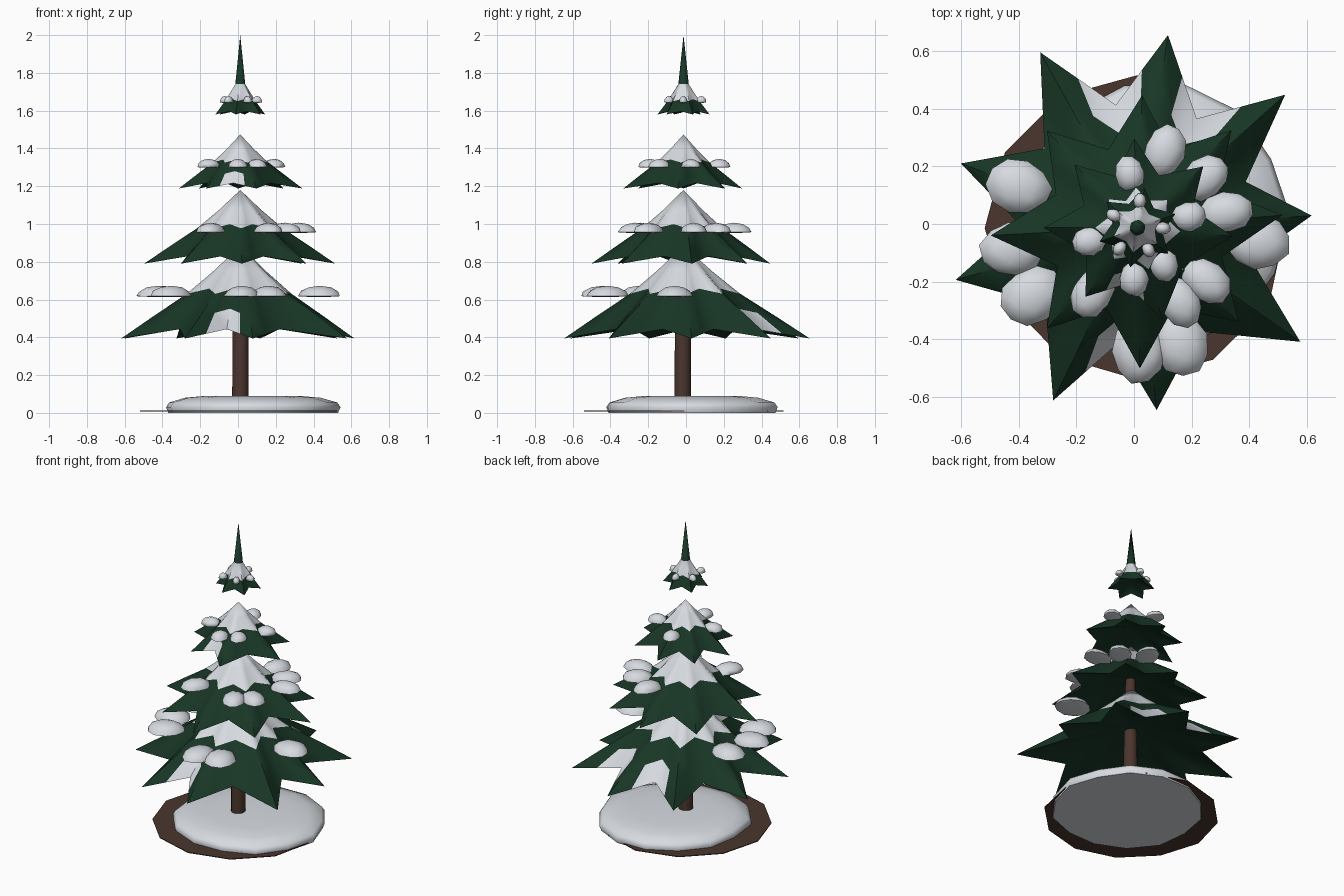
import bpy, bmesh, math, random
from mathutils import Vector

if "Cube" in bpy.data.objects:
    bpy.data.objects.remove(bpy.data.objects["Cube"])

random.seed(4)
CX, CY = 0.012, -0.013


def mat(name, rgb):
    m = bpy.data.materials.new(name)
    m.diffuse_color = (*rgb, 1)
    m.use_nodes = True
    m.node_tree.nodes["Principled BSDF"].inputs["Base Color"].default_value = m.diffuse_color
    return m


GREEN = mat("pine_green", (0.009, 0.037, 0.019))
SNOW = mat("snow_white", (0.68, 0.71, 0.75))
BARK = mat("bark_brown", (0.070, 0.036, 0.027))


def finish(bm, name, mats, angle=40):
    bmesh.ops.recalc_face_normals(bm, faces=bm.faces)
    me = bpy.data.meshes.new(name)
    bm.to_mesh(me)
    bm.free()
    ob = bpy.data.objects.new(name, me)
    bpy.context.collection.objects.link(ob)
    for m in mats:
        me.materials.append(m)
    bpy.ops.object.select_all(action='DESELECT')
    ob.select_set(True)
    bpy.context.view_layer.objects.active = ob
    bpy.ops.object.shade_smooth_by_angle(angle=math.radians(angle))
    return ob


def lathe(name, profile, sides, center, m, wobble=0.0, angle=40):
    """Capped stack of polygon rings; profile is (radius, z)."""
    bm = bmesh.new()
    jit = [1 + random.uniform(-wobble, wobble) for _ in range(sides)]
    rings = []
    for r, z in profile:
        rings.append([bm.verts.new((center[0] + r * jit[i] * math.cos(math.tau * i / sides),
                                    center[1] + r * jit[i] * math.sin(math.tau * i / sides), z))
                      for i in range(sides)])
    for a, b in zip(rings, rings[1:]):
        for i in range(sides):
            j = (i + 1) % sides
            bm.faces.new((a[i], a[j], b[j], b[i]))
    bm.faces.new(rings[0])
    bm.faces.new(rings[-1])
    return finish(bm, name, [m], angle)


def tier(name, tips, top, rings, snow_bands, hollows=()):
    """Star-shaped bough skirt with a hollow green underside. tips: (degrees, radius);
    rings: (radius share, z, star depth, skirt height) from apex to hem."""
    bm = bmesh.new()
    n = len(tips)
    apex = bm.verts.new((CX, CY, top))
    under = bm.verts.new((CX, CY, rings[-1][1] + 0.42 * rings[-1][3]))
    loops = []
    for rf, z, s, h in rings:
        pts = []
        for k in range(n):
            a0, r0 = tips[k]
            a1, r1 = tips[(k + 1) % n]
            if a1 < a0:
                a1 += 360
            mid = math.radians((a0 + a1) / 2)
            a0 = math.radians(a0)
            rv = (r0 + r1) / 2 * rf * (1 - 0.37 * s)
            pts.append(Vector((CX + r0 * rf * math.cos(a0), CY + r0 * rf * math.sin(a0), z)))
            pts.append(Vector((CX + rv * math.cos(mid), CY + rv * math.sin(mid), z + 0.1 * h * s * s)))
        full = []
        for i, p in enumerate(pts):
            full += [p, (p + pts[(i + 1) % len(pts)]) / 2]
        loops.append([bm.verts.new(p) for p in full])
    count = 4 * n
    for i in range(count):
        j = (i + 1) % count
        f = bm.faces.new((apex, loops[0][i], loops[0][j]))
        f.material_index = int(0 in snow_bands)
        for b, (u, v) in enumerate(zip(loops, loops[1:]), 1):
            f = bm.faces.new((u[i], v[i], v[j], u[j]))
            # snow also settles in some of the hollows between boughs
            hollow = i % 4 in (1, 2) and i // 4 in hollows and b == len(loops) - 1
            f.material_index = int(b in snow_bands or hollow)
        bm.faces.new((loops[-1][j], loops[-1][i], under))
    return finish(bm, name, [GREEN, SNOW], 60)


def skirt(base, top):
    h = top - base
    return [(0.22, top - 0.27 * h, 0.35, h), (0.45, top - 0.52 * h, 0.75, h),
            (0.74, top - 0.77 * h, 0.95, h), (1, base, 1, h)]


# bough tiers, bottom to top
tier("bottom_boughs", [(4, .606), (42, .69), (81, .677), (119, .696), (160, .652), (196, .656),
                       (244, .667), (276, .636), (325, .69)], 0.886, skirt(0.394, 0.886), {0, 1}, (1, 2, 6))
tier("middle_boughs", [(5, .505), (46, .47), (88, .46), (133, .46), (183, .51), (228, .47),
                       (271, .488), (317, .48)], 1.18, skirt(0.79, 1.18), {0, 1})
tier("upper_boughs", [(43, .312), (92, .31), (135, .31), (180, .325), (233, .30), (285, .33), (355, .33)],
     1.474, skirt(1.188, 1.474), {0, 1}, (4,))
tier("top_spire", [(20 + 60 * k, 0.14) for k in range(6)], 2.0,
     [(0.2, 1.74, 0.2, .17), (0.36, 1.705, 0.5, .17), (0.62, 1.65, 0.8, .17), (1, 1.58, 1, .17)], {1, 2})

# trunk
lathe("trunk", [(0.044, 0.02), (0.042, 0.45), (0.03, 1.0)], 12, (0.013, -0.017), BARK)

# ground: thin soil disc with a snow mound sitting through it
lathe("soil_disc", [(0.522, 0.008), (0.522, 0.013)], 12, (0.01, -0.015), BARK, 0.02, 20)
lathe("snow_mound", [(0.45, 0.0), (0.462, 0.03), (0.445, 0.055), (0.36, 0.08), (0.25, 0.09)], 14,
      (0.07, 0.03), SNOW, 0.03, 60)


def cushion(name, x, y, z, length, width, height):
    """Flat-bottomed snow clump pointing away from the trunk."""
    bm = bmesh.new()
    bmesh.ops.create_icosphere(bm, subdivisions=2, radius=1)
    a = math.atan2(y - CY, x - CX)
    ca, sa = math.cos(a), math.sin(a)
    for v in bm.verts:
        u, w, t = v.co
        k = 1 + random.uniform(-0.05, 0.05)
        u, w = u * length * k, w * width * k
        t = t * height if t > 0 else t * 0.004
        v.co = (x + u * ca - w * sa, y + u * sa + w * ca, z + t)
    finish(bm, name, [SNOW], 60)


# snow clumps: (z, half length, half width, height) with positions
clumps = [
    ("bottom", (0.618, 0.115, 0.095, 0.055),
     [(-.40, .13), (-.42, -.085), (-.355, -.25), (.02, -.44), (.16, -.415), (.43, -.06)]),
    ("middle", (0.957, 0.095, 0.07, 0.05),
     [(.106, .253), (.245, .16), (.32, .04), (.25, -.2), (.16, -.27), (-.145, -.24)]),
    ("upper", (1.302, 0.062, 0.052, 0.043),
     [(-.015, .175), (.19, .025), (-.155, -.06), (0, -.19), (.1, -.14)]),
    ("top", (1.645, 0.028, 0.022, 0.033),
     [(.02, .08), (.10, -.015), (-.05, -.085), (.05, -.09), (-.07, .03)]),
]
for label, (z, l, w, h), spots in clumps:
    for i, (x, y) in enumerate(spots):
        cushion(f"{label}_snow_clump_{i + 1}", x, y, z, l, w, h)
